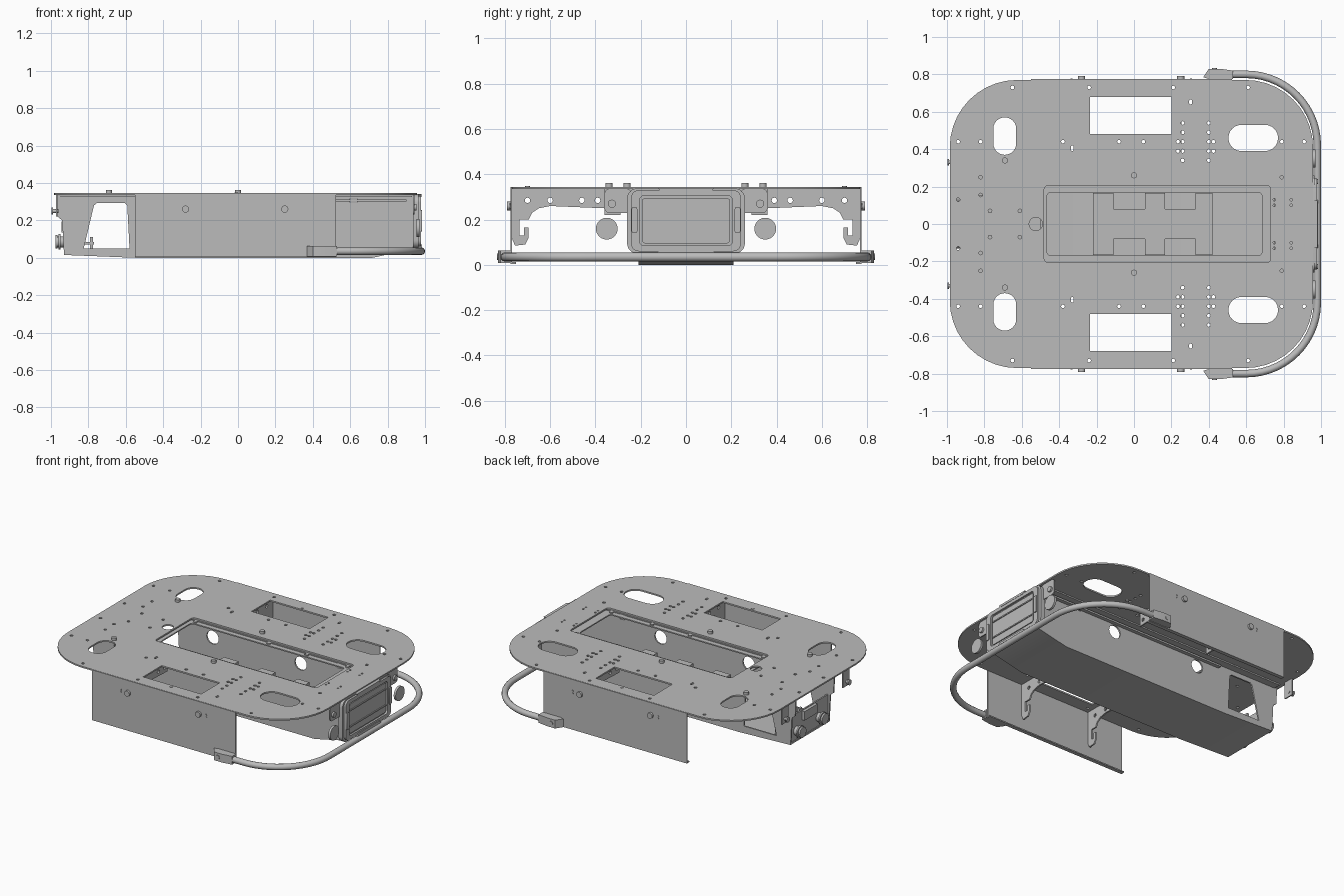
import bpy, bmesh
from math import sin, cos, pi, radians
from mathutils import Matrix

cube = bpy.data.objects.get("Cube")
if cube:
    bpy.data.objects.remove(cube, do_unlink=True)

grey = bpy.data.materials.new("plain_grey")
grey.use_nodes = True
COLOUR = (0.5, 0.5, 0.5, 1)
grey.diffuse_color = COLOUR
grey.node_tree.nodes["Principled BSDF"].inputs["Base Color"].default_value = COLOUR
parts = []

# Local u, v, w directions of a sheet whose normal is the named axis
FRAMES = {
    "x": ((0, 1, 0), (0, 0, 1), (1, 0, 0)),
    "y": ((1, 0, 0), (0, 0, 1), (0, -1, 0)),
    "z": ((1, 0, 0), (0, 1, 0), (0, 0, 1)),
}


def frame(axis, offset):
    m = Matrix(FRAMES[axis]).transposed().to_4x4()
    m.translation["xyz".index(axis)] = offset
    return m


def add_mesh(name, mesh):
    ob = bpy.data.objects.new(name, mesh)
    bpy.context.collection.objects.link(ob)
    mesh.materials.clear()
    mesh.materials.append(grey)
    parts.append(ob)
    return ob


def from_curve(name, curve, matrix=None):
    temp = bpy.data.objects.new("temp", curve)
    bpy.context.collection.objects.link(temp)
    deps = bpy.context.evaluated_depsgraph_get()
    mesh = bpy.data.meshes.new_from_object(temp.evaluated_get(deps))
    bpy.data.objects.remove(temp, do_unlink=True)
    bm = bmesh.new()
    bm.from_mesh(mesh)
    bmesh.ops.remove_doubles(bm, verts=bm.verts, dist=1e-5)
    bmesh.ops.recalc_face_normals(bm, faces=bm.faces)
    if matrix:
        bm.transform(matrix)
    bm.to_mesh(mesh)
    bm.free()
    return add_mesh(name, mesh)


def add_spline(curve, pts, cyclic=True):
    sp = curve.splines.new("POLY")
    sp.points.add(len(pts) - 1)
    for p, q in zip(sp.points, pts):
        p.co = (q[0], q[1], q[2] if len(q) > 2 else 0, 1)
    sp.use_cyclic_u = cyclic


def sheet(name, axis, lo, hi, outline, holes=()):
    """Flat plate with holes, between lo and hi along an axis."""
    curve = bpy.data.curves.new(name, "CURVE")
    curve.dimensions = "2D"
    curve.fill_mode = "BOTH"
    curve.extrude = abs(hi - lo) / 2
    for pts in (outline, *holes):
        add_spline(curve, pts)
    return from_curve(name, curve, frame(axis, (lo + hi) / 2))


def rounded(u0, u1, v0, v1, r, n=6):
    out = []
    for k, (u, v) in enumerate(((u1 - r, v1 - r), (u0 + r, v1 - r), (u0 + r, v0 + r), (u1 - r, v0 + r))):
        for i in range(n + 1):
            a = (k + i / n) * pi / 2
            out.append((u + r * cos(a), v + r * sin(a)))
    return out


def rect(u0, u1, v0, v1):
    return [(u0, v0), (u1, v0), (u1, v1), (u0, v1)]


def circle(u, v, r, n=12):
    return [(u + r * cos(2 * pi * i / n), v + r * sin(2 * pi * i / n)) for i in range(n)]


def disc(name, axis, u, v, lo, hi, r, n=20):
    return sheet(name, axis, lo, hi, circle(u, v, r, n))


def box(name, x0, x1, y0, y1, z0, z1):
    return sheet(name, "z", z0, z1, rect(x0, x1, y0, y1))


def flip(pts, s):
    return [(u, s * v) for u, v in pts]


def flip_u(pts, s):
    return [(s * u, v) for u, v in pts]


# Top plate with its cutouts and mounting holes
spots = [(-.94, .44), (-.82, .44), (-.38, .44), (-.08, .44), (.05, .44), (.79, .44), (.91, .44),
         (-.65, .73), (-.24, .73), (.21, .73), (.61, .73), (-.77, .07), (-.61, .07),
         (-.94, .13), (-.82, .155), (-.82, .25), (.79, .25)]
spots += [(x, .34 + .05 * i) for x in (.26, .4) for i in range(5)]
spots += [(x, .39 + .05 * i) for x in (.235, .425) for i in range(2)]
cuts = [rounded(-.48, .73, -.205, .205, .02), circle(-.525, 0, .036, 20)]
for s in (-1, 1):
    cuts += [flip(circle(x, y, .01, 8), s) for x, y in spots]
    cuts += [flip(circle(x, y, .007, 6), s) for x in (.75, .84) for y in (.1, .13)]
    cuts.append(flip(rounded(-.752, -.63, .37, .57, .06), s))
    cuts.append(flip(rounded(.505, .77, .39, .53, .069), s))
    cuts.append(flip(rect(-.235, .2, .48, .68), s))
    cuts.append(flip(rounded(.295, .31, .64, .665, .006, 3), s))
    cuts.append(flip(rounded(-.337, -.323, .39, .42, .006, 3), s))
sheet("top_plate", "z", .335, .345, rounded(-.985, .957, -.77, .77, .36, 10), cuts)

# Rim just below the central opening
sheet("opening_rim", "z", .318, .326, rect(-.5, .75, -.21, .21), [rounded(-.465, .685, -.168, .168, .02)])

# Central tub: floor, walls, top flanges
sheet("tub_floor", "y", -.21, .21, [(-.93, .015), (-.55, 0), (.72, 0), (.95, .05),
                                    (.95, .06), (.72, .012), (-.55, .012), (-.93, .027)])
wall = [(-.93, .015), (-.55, 0), (.72, 0), (.95, .05), (.95, .332), (-.97, .332), (-.965, .22), (-.94, .2)]
window = [(-.825, .05), (-.58, .05), (-.592, .28), (-.605, .292), (-.755, .292), (-.77, .28)]
for s in (-1, 1):
    sheet("tub_wall", "y", s * .2, s * .21, wall,
          [window, circle(-.33, .25, .045, 20), circle(.33, .25, .045, 20), rect(.6, .635, .295, .328)])
    sheet("tub_flange", "z", .325, .334, flip(rect(-.95, .93, .21, .26), s))
    sheet("tub_rail", "z", .3, .312, flip(rect(-.5, .9, .21, .235), s))

# Notched support tray inside the tub
half = [(-.22, .165), (-.11, .165), (-.11, .08), (.06, .08), (.06, .165), (.165, .165),
        (.165, .08), (.33, .08), (.33, .165), (.42, .165)]
sheet("support_tray", "z", .012, .16, half + flip(half, -1)[::-1])

# Rear connector panel
sheet("connector_panel", "x", -.925, -.915, rect(-.2, .2, .02, .2))
box("panel_socket", -.945, -.92, -.06, .08, .135, .195)
for y in (-.1, .14):
    for x0, x1, r in ((-.965, -.925, .03), (-.96, -.95, .042), (-.975, -.965, .036)):
        disc("round_connector", "x", y, .085, x0, x1, r)
    box("connector_terminal", -.83, -.77, y - .015, y + .015, .07, .085)
    box("terminal_post", -.79, -.775, y - .015, y + .015, .02, .11)

# Front cover with raised face, ribs, latches and handle
sheet("cover_body", "x", .935, .965, rounded(-.26, .26, .05, .338, .045))
sheet("cover_frame", "x", .965, .978, rounded(-.243, .243, .06, .33, .035),
      [rounded(-.205, .205, .085, .305, .02)])
sheet("cover_face", "x", .965, .972, rounded(-.195, .195, .095, .295, .015))
for z in (.14, .25):
    sheet("cover_rib", "x", .97, .978, rect(-.19, .19, z, z + .008))
sheet("cover_handle", "x", .96, .984, [(-.13, .052), (.13, .052), (.11, .072), (-.11, .072)])
sheet("cover_top_lip", "x", .96, .98, [(-.125, .34), (.125, .34), (.11, .325), (-.11, .325)])

bracket = [(.77, .335), (.36, .335), (.36, .25), (.6, .26), (.65, .25), (.68, .23), (.695, .2),
           (.735, .2), (.735, .13), (.715, .13), (.715, .165), (.695, .165), (.695, .12),
           (.71, .09), (.755, .085), (.77, .12)]
clamp = [(.37, .785), (.4, .83), (.46, .83), (.53, .82), (.53, .775), (.4, .775)]
for s in (-1, 1):
    sheet("cover_latch", "x", .965, .985, flip_u(rounded(.215, .24, .14, .255, .008, 2), s))
    sheet("cover_hinge", "x", .925, .96, flip_u(rect(.15, .2, .3, .33), s))
    # Sensor discs and cover side brackets
    disc("sensor_disc", "x", s * .35, .16, .955, .97, .048, 28)
    sheet("cover_bracket", "x", .935, .943, flip_u(rounded(.24, .36, .23, .335, .02, 3), s))
    disc("bracket_screw", "x", s * .327, .27, .943, .955, .018)
    # Side skirts, folded lips and inner brackets
    sheet("side_skirt", "y", s * .768, s * .776, rect(-.55, .525, .004, .344))
    sheet("skirt_lip", "z", .004, .012, flip(rect(-.55, .525, .75, .77), s))
    for x in (-.28, .25):
        sheet("skirt_bracket", "x", x - .005, x + .005, flip_u(bracket, s),
              [flip_u(circle(y, .285, .012), s) for y in (.39, .46, .6, .7)])
        disc("skirt_screw", "y", x, .26, s * .776, s * .79, .019)
        for dz in (-.008, .008):
            side = .055 if x > 0 else -.055
            disc("skirt_rivet", "y", x + side, .26 + dz, s * .775, s * .779, .005, 8)
    # Raised screws on the plate
    for x, y in ((-.69, .34), (0, .26)):
        disc("plate_screw", "z", x, s * y, .34, .362, .016)
    for x, y in ((-.45, .187), (.1, .187), (.385, .187), (.69, .187)):
        disc("rim_screw", "z", x, s * y, .32, .334, .013, 12)
    disc("edge_screw", "z", -.01, s * .7, .34, .348, .01, 12)
    # Rear pins and the tabs that carry them
    sheet("pin_tab", "x", -.972, -.964, flip_u(rect(.29, .36, .22, .335), s))
    disc("rear_pin", "x", s * .33, .25, -.99, -.96, .01, 12)
    disc("rear_pin_head", "x", s * .33, .25, -.998, -.988, .018, 16)
    # Bumper clamps
    sheet("bumper_clamp", "z", .008, .064, flip(clamp, s))
    disc("clamp_bolt", "y", .43, .036, s * .83, s * .834, .014, 12)

# Tubular bumper
N = 14
side = [(.45, .8, .035)]
side += [(.6 + .38 * sin(i / N * pi / 2), .42 + .38 * cos(i / N * pi / 2), .035) for i in range(N + 1)]
path = side + [(x, -y, z) for x, y, z in reversed(side)]
tube = bpy.data.curves.new("bumper_tube", "CURVE")
tube.dimensions = "3D"
tube.bevel_depth = .02
tube.bevel_resolution = 4
tube.use_fill_caps = True
add_spline(tube, path, False)
from_curve("bumper_tube", tube)

# Smooth the round surfaces and keep the edges crisp
bpy.ops.object.select_all(action="DESELECT")
for ob in parts:
    ob.select_set(True)
bpy.context.view_layer.objects.active = parts[0]
bpy.ops.object.shade_smooth_by_angle(angle=radians(32))
